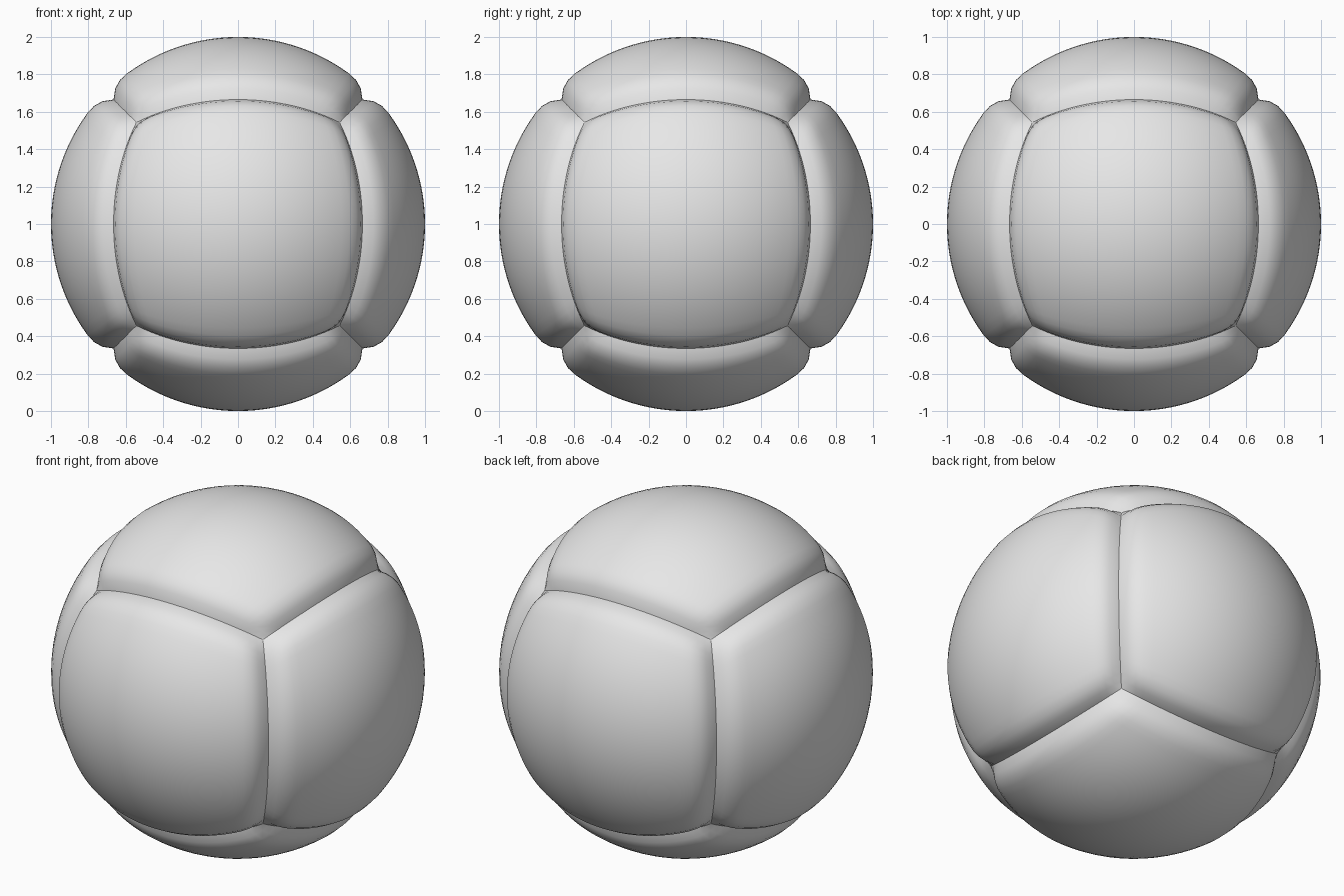
import bpy, bmesh, math
from mathutils import Vector, Matrix

cube = bpy.data.objects.get("Cube")
if cube:
    bpy.data.objects.remove(cube, do_unlink=True)

CELLS = 32                  # grid cells along one panel side
CENTRE = Vector((0, 0, 1))
SEAM_DEPTH = 0.059          # how far the seams sink below the ball surface
BEVEL = math.radians(8.5)   # angular width of the rounded panel border

grey = bpy.data.materials.new("light_grey")
grey.use_nodes = True
grey.diffuse_color = (0.8, 0.8, 0.8, 1)
grey.node_tree.nodes["Principled BSDF"].inputs["Base Color"].default_value = (0.8, 0.8, 0.8, 1)


def sink(direction, side):
    """Border falloff, from 1 on the seam to 0 inside the panel."""
    angle = math.asin(max(0, (direction.z - abs(side)) / math.sqrt(2)))
    return max(0, 1 - angle / BEVEL) ** 2.4


def panel_point(u, v):
    """Point of the upper panel; u and v run from -1 to 1."""
    d = Vector((math.tan(u * math.pi / 4), math.tan(v * math.pi / 4), 1)).normalized()
    border = 1 - (1 - sink(d, d.x)) * (1 - sink(d, d.y))
    return d * (1 - SEAM_DEPTH * border)


def add_panel(name, rotation):
    bm = bmesh.new()
    bmesh.ops.create_grid(bm, x_segments=CELLS, y_segments=CELLS, size=1)
    for vert in bm.verts:
        vert.co = rotation @ panel_point(vert.co.x, vert.co.y) + CENTRE
    for face in bm.faces:
        face.smooth = True
    mesh = bpy.data.meshes.new(name)
    bm.to_mesh(mesh)
    bm.free()
    mesh.materials.append(grey)
    bpy.context.collection.objects.link(bpy.data.objects.new(name, mesh))


# Six identical cushioned panels, one per cube direction
for name, turn, axis in (("top_panel", 0, "X"), ("bottom_panel", 180, "X"),
                         ("front_panel", 90, "X"), ("back_panel", -90, "X"),
                         ("left_panel", 90, "Y"), ("right_panel", -90, "Y")):
    add_panel(name, Matrix.Rotation(math.radians(turn), 3, axis))
